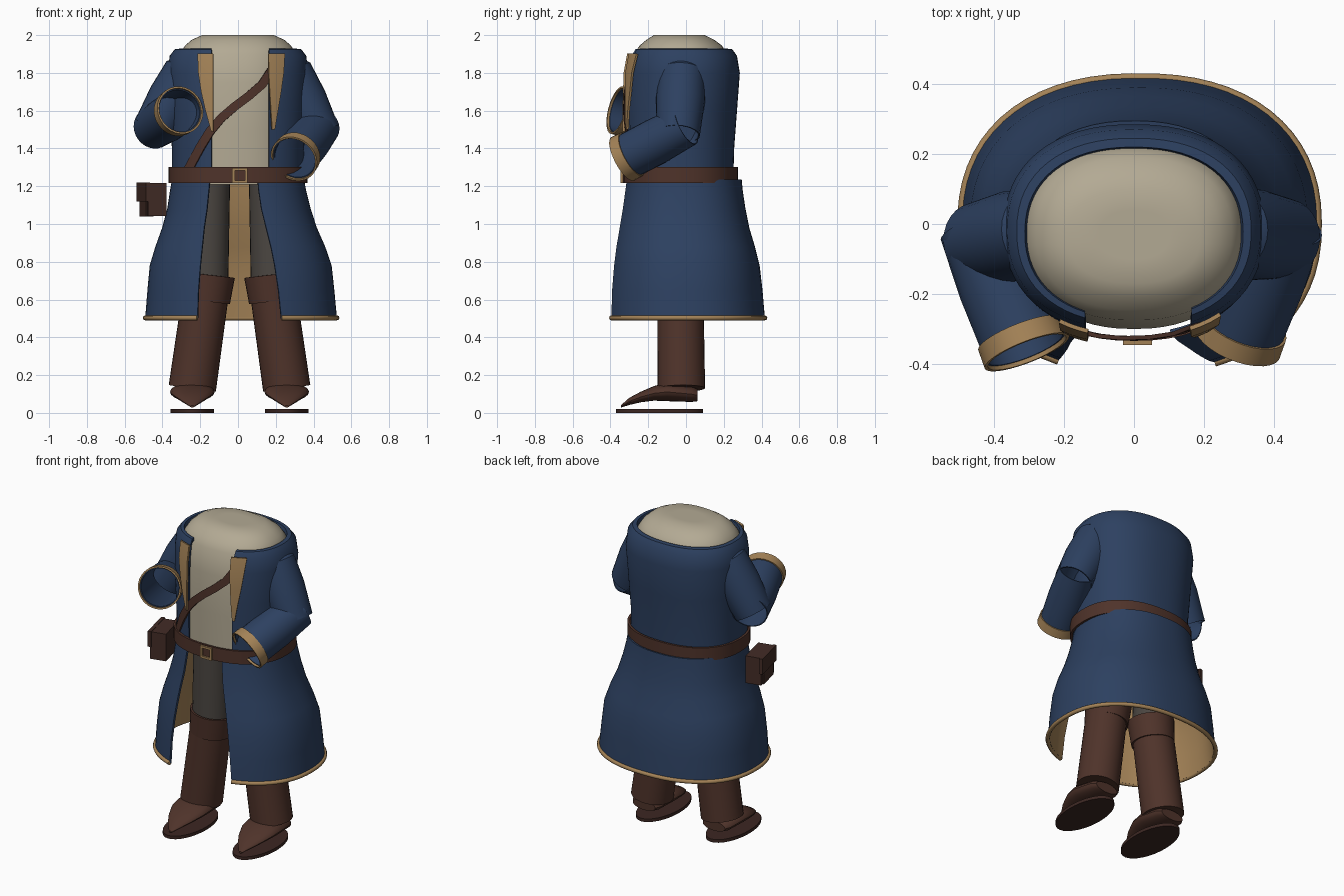
import bpy, bmesh, math
from mathutils import Vector

if "Cube" in bpy.data.objects:
    bpy.data.objects.remove(bpy.data.objects["Cube"])

def material(name, rgb):
    m = bpy.data.materials.new(name)
    m.diffuse_color = (*rgb, 1)
    m.use_nodes = True
    m.node_tree.nodes["Principled BSDF"].inputs["Base Color"].default_value = m.diffuse_color
    return m

BLUE = material("coat_blue", (0.026, 0.052, 0.118))
TAN = material("trim_tan", (0.37, 0.225, 0.095))
LEATHER = material("leather_brown", (0.078, 0.033, 0.023))
POUCH = material("pouch_brown", (0.055, 0.025, 0.019))
GREY = material("trouser_grey", (0.07, 0.061, 0.053))
BEIGE = material("shirt_beige", (0.45, 0.40, 0.295))
SOLE = material("sole_dark", (0.045, 0.02, 0.016))

def finish(name, bm, mats, thick=0, closed=False, angle=35):
    """Turn a bmesh into an object, optionally thickened, smooth with sharp edges."""
    if closed:
        bmesh.ops.recalc_face_normals(bm, faces=bm.faces[:])
    me = bpy.data.meshes.new(name)
    bm.to_mesh(me)
    bm.free()
    ob = bpy.data.objects.new(name, me)
    bpy.context.collection.objects.link(ob)
    for m in mats:
        me.materials.append(m)
    if thick:
        mod = ob.modifiers.new("thickness", 'SOLIDIFY')
        mod.thickness, mod.offset = thick, -1
        mod.material_offset = len(mats) - 1
        bpy.ops.object.select_all(action='DESELECT')
        ob.select_set(True)
        bpy.context.view_layer.objects.active = ob
        bpy.ops.object.convert(target='MESH')
    ob.data.shade_smooth()
    ob.data.set_sharp_from_angle(angle=math.radians(angle))
    return ob

def loft(name, rings, mats, loop=True, caps=False, thick=0):
    """Skin a list of rings; rings run from top to bottom, clockwise from above."""
    bm = bmesh.new()
    rows = [[bm.verts.new(p) for p in r] for r in rings]
    n = len(rows[0])
    for a, b in zip(rows, rows[1:]):
        for j in range(n if loop else n - 1):
            k = (j + 1) % n
            bm.faces.new((a[j], a[k], b[k], b[j]))
    if caps:
        bm.faces.new(rows[0])
        bm.faces.new(rows[-1])
    return finish(name, bm, mats, thick, caps)

def spow(v, p):
    return math.copysign(abs(v) ** p, v)

def body_ring(z, cx, a, yf, yb, gap=None, n=56, p=0.88):
    """Rounded horizontal section, with an optional opening at the front."""
    cy, b = (yf + yb) / 2, (yb - yf) / 2
    t0, t1 = 0, 2 * math.pi * (1 - 1 / n)
    if gap:
        t0 = math.asin(((cx - gap[0]) / a) ** (1 / p))
        t1 = 2 * math.pi - math.asin(((gap[1] - cx) / a) ** (1 / p))
    ts = [t0 + (t1 - t0) * i / (n - 1) for i in range(n)]
    return [(cx - a * spow(math.sin(t), p), cy - b * spow(math.cos(t), p), z) for t in ts]

def tube_rings(points, radii, n=28, flat=1.0):
    """Round sections along a straight-ish path."""
    out = []
    pts = [Vector(p) for p in points]
    for i, c in enumerate(pts):
        d = (pts[min(i + 1, len(pts) - 1)] - pts[max(i - 1, 0)]).normalized()
        q = Vector((0, 0, -1)).rotation_difference(d)
        out.append([c + q @ Vector((-radii[i] * math.sin(s), -radii[i] * flat * math.cos(s), 0))
                    for s in (2 * math.pi * k / n for k in range(n))])
    return out

def box(name, center, size, mat, rot=0):
    bm = bmesh.new()
    bmesh.ops.create_cube(bm, size=1)
    for v in bm.verts:
        v.co = Vector((v.co.x * size[0], v.co.y * size[1], v.co.z * size[2]))
    ob = finish(name, bm, [mat])
    ob.location, ob.rotation_euler = center, (0, 0, rot)
    return ob

# shirt: closed torso with a domed top
shirt = [(2.0, .10, -.10, .04), (2.0, .19, -.17, .10), (1.975, .245, -.21, .15), (1.945, .28, -.245, .19),
         (1.90, .31, -.275, .22), (1.75, .315, -.30, .235), (1.5, .315, -.30, .23), (1.21, .31, -.295, .22)]
loft("shirt", [body_ring(z, 0, a, f, b) for z, a, f, b in shirt], [BEIGE], caps=True)

# upper coat, folded inward at the collar
torso = [(1.90, .305, -.265, .215), (1.928, .312, -.27, .22), (1.925, .335, -.285, .245), (1.89, .362, -.302, .27),
         (1.80, .372, -.315, .285), (1.6, .362, -.322, .27), (1.4, .35, -.32, .255), (1.22, .35, -.318, .25)]
loft("coat_body", [body_ring(z, 0, a, f, b, (-.14, .165)) for z, a, f, b in torso],
     [BLUE], loop=False, thick=.01)

# coat skirt with tan lining
skirt = [(1.235, .0, .35, -.322, .295, -.15, .105), (1.18, .0, .36, -.33, .30, -.155, .11),
         (1.08, .005, .38, -.345, .315, -.165, .125), (.98, .008, .41, -.365, .335, -.18, .15),
         (.88, .012, .45, -.385, .365, -.19, .175), (.78, .014, .482, -.40, .39, -.20, .195),
         (.65, .015, .495, -.415, .405, -.21, .215), (.50, .016, .508, -.422, .418, -.215, .23)]
sk = [body_ring(z, c, a, f, b, (l, r)) for z, c, a, f, b, l, r in skirt]
loft("coat_skirt", sk, [BLUE, TAN], loop=False, thick=.012)

# hem piping
bm = bmesh.new()
cu = bpy.data.curves.new("hem_trim", 'CURVE')
cu.dimensions, cu.bevel_depth, cu.bevel_resolution, cu.use_fill_caps = '3D', .013, 2, True
sp = cu.splines.new('POLY')
sp.points.add(len(sk[-1]) - 1)
for pt, c in zip(sp.points, sk[-1]):
    pt.co = (c[0], c[1], .503, 1)
cu.materials.append(TAN)
bpy.context.collection.objects.link(bpy.data.objects.new("hem_trim", cu))
bm.free()

def front_y(x, z):
    """Front surface of the upper coat."""
    for (z1, a1, f1, b1), (z0, a0, f0, b0) in zip(torso[2:], torso[3:]):
        if z0 <= z <= z1 or z0 == torso[-1][0]:
            k = (z - z0) / (z1 - z0)
            a, f, b = a0 + k * (a1 - a0), f0 + k * (f1 - f0), b0 + k * (b1 - b0)
            c = (1 - (abs(x) / a) ** (1 / .88)** 1 * (abs(x) / a) ** (1 / .88)) ** .5
            return (f + b) / 2 - (b - f) / 2 * c ** .88

def front_strip(name, pairs, mat, lift, thick):
    """Strip lying on the coat front; pairs are ((x, z), (x, z)) edges."""
    rows = []
    for (x0, z0), (x1, z1) in pairs:
        row = []
        for i in range(4):
            x, z = x0 + (x1 - x0) * i / 3, z0 + (z1 - z0) * i / 3
            row.append((x, front_y(x, z) - lift, z))
        rows.append(row)
    loft(name, rows, [mat], loop=False, thick=thick)

# lapels
front_strip("lapel_left", [((-.13, z), (-.13 - .075 * w - .005, z)) for z, w in
            ((1.90, 1), (1.8, .95), (1.7, .75), (1.6, .45), (1.49, .05))][::-1], TAN, .016, .012)
front_strip("lapel_right", [((.158 + .02 * (1 - w), z), (.168 + .02 * (1 - w) + .075 * w, z)) for z, w in
            ((1.90, 1), (1.8, .9), (1.7, .65), (1.6, .35), (1.5, .05))], TAN, .016, .012)

# diagonal chest strap
path = [(.19, 1.83), (.13, 1.74), (.06, 1.68), (-.02, 1.62), (-.09, 1.56), (-.15, 1.49), (-.2, 1.41), (-.27, 1.28)]
edges = []
for i, (x, z) in enumerate(path):
    a, b = path[max(i - 1, 0)], path[min(i + 1, len(path) - 1)]
    d = Vector((b[0] - a[0], b[1] - a[1])).normalized() * .023
    edges.append(((x - d.y, z + d.x), (x + d.y, z - d.x)))
front_strip("chest_strap", edges, LEATHER, .012, .012)

# belt and buckle
loft("belt", [body_ring(z, 0, .368, -.334, .275) for z in (1.302, 1.218)], [LEATHER], thick=.014)
for s in (-1, 1):
    box("buckle_side", (.01 + s * .034, -.338, 1.257), (.014, .016, .08), TAN)
    box("buckle_bar", (.01, -.338, 1.257 + s * .033), (.08, .016, .014), TAN)

# belt pouch
box("pouch", (-.45, -.11, 1.13), (.10, .20, .175), POUCH, .23)
box("pouch_front", (-.485, -.12, 1.105), (.04, .15, .13), POUCH, .23)
box("pouch_flap", (-.502, -.118, 1.17), (.022, .215, .10), POUCH, .23)

# sleeves: upper arm, open forearm and turned cuff
arms = {"left": ((-.43, -.05, 1.52), (-.31, -.355, 1.60)),
        "right": ((.415, -.04, 1.50), (.30, -.325, 1.35))}
for side, (elbow, wrist) in arms.items():
    s = -1 if side == "left" else 1
    e, w = Vector(elbow), Vector(wrist)
    sh = Vector((s * .27, -.02, 1.80))
    d = (e - sh).normalized()
    loft("upper_sleeve_" + side,
         tube_rings([sh - d * .07, sh - d * .045, sh, sh.lerp(e, .5), e + d * .03],
                    [.03, .09, .125, .13, .115]), [BLUE], thick=.008)
    f = (w - e).normalized()
    loft("fore_sleeve_" + side, tube_rings([e - f * .05, e.lerp(w, .4), w], [.112, .122, .12]),
         [BLUE], thick=.006)
    loft("cuff_" + side, tube_rings([w - f * .045, w + f * .012], [.128, .130]), [TAN], thick=.010)

# legs, boots and shoes
for side, s in (("left", -1), ("right", 1)):
    o = .008
    loft("trouser_" + side, tube_rings([(o + s * .165, -.03, 1.22), (o + s * .175, -.03, .66)],
                                       [.115, .115]), [GREY], caps=True)
    loft("boot_" + side, tube_rings([(o + s * .175, -.03, .66), (o + s * .25, -.025, .13)],
                                    [.122, .126]), [LEATHER], caps=True)
    loft("boot_top_" + side, tube_rings([(o + s * .162, -.03, .73), (o + s * .178, -.03, .59)],
                                        [.138, .128]), [LEATHER], thick=.012)
    # shoe sections: y, bottom, top, half width
    prof = [(.06, .062, .125, .08), (.03, .058, .14, .10), (-.10, .062, .16, .118), (-.17, .065, .142, .112),
            (-.24, .056, .112, .085), (-.30, .042, .08, .05), (-.345, .028, .04, .01)]
    cx = s * .25 + o
    loft("shoe_" + side, [[(cx + h * math.cos(t), y, (lo + hi) / 2 + (hi - lo) / 2 * math.sin(t))
                           for t in (2 * math.pi * k / 20 for k in range(20))]
                          for y, lo, hi, h in prof], [LEATHER], caps=True)
    loft("sole_" + side, [[(cx + .116 * math.cos(t), -.14 + .23 * math.sin(t), z)
                           for t in (2 * math.pi * k / 32 for k in range(32))] for z in (.02, .0)],
         [SOLE], caps=True)
